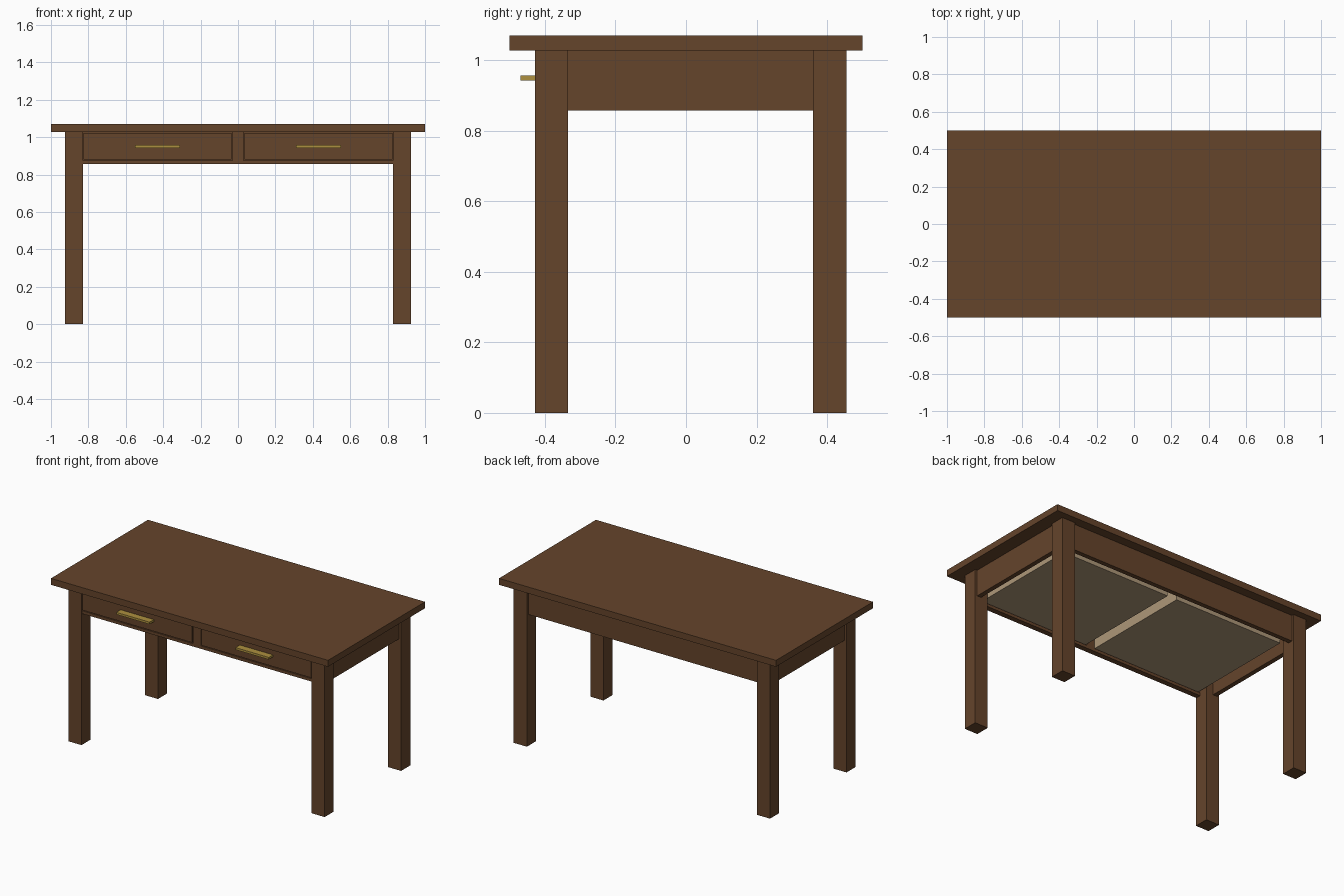
import bpy

if "Cube" in bpy.data.objects:
    bpy.data.objects.remove(bpy.data.objects["Cube"])


def material(name, color):
    m = bpy.data.materials.new(name)
    m.diffuse_color = (*color, 1)
    m.use_nodes = True
    m.node_tree.nodes["Principled BSDF"].inputs["Base Color"].default_value = m.diffuse_color
    return m


wood = material("dark_wood", (0.13, 0.058, 0.024))
pale = material("pale_wood", (0.42, 0.31, 0.19))
brass = material("brass", (0.42, 0.28, 0.05))


def box(name, x, y, z, mat):
    """Axis-aligned box from (min, max) pairs."""
    bpy.ops.mesh.primitive_cube_add(size=1, location=[(a + b) / 2 for a, b in (x, y, z)])
    o = bpy.context.object
    o.name = name
    o.scale = [b - a for a, b in (x, y, z)]
    bpy.ops.object.transform_apply(location=False, rotation=False, scale=True)
    o.data.materials.append(mat)
    return o


def side_x(s, a, b):
    """Mirror an x range to the side s."""
    return tuple(sorted((s * a, s * b)))


TOP = 1.028      # underside of the tabletop
APRON = 0.857    # lower edge of the apron

# Tabletop
box("tabletop", (-1, 1), (-0.5, 0.5), (TOP, 1.07), wood)

# Front frame and back apron
box("back_apron", (-0.83, 0.83), (0.41, 0.44), (APRON, TOP), wood)
box("front_lower_rail", (-0.83, 0.83), (-0.425, -0.39), (APRON, 0.876), wood)
box("front_center_post", (-0.029, 0.029), (-0.425, -0.39), (0.876, TOP), wood)

for s, side in ((-1, "left"), (1, "right")):
    # Legs and side apron
    box(f"{side}_front_leg", side_x(s, 0.83, 0.925), (-0.428, -0.334), (0, TOP), wood)
    box(f"{side}_back_leg", side_x(s, 0.83, 0.925), (0.36, 0.455), (0, TOP), wood)
    box(f"{side}_side_apron", side_x(s, 0.88, 0.91), (-0.334, 0.36), (APRON, TOP), wood)

    # Drawer front and handle
    box(f"{side}_drawer_front", side_x(s, 0.034, 0.826), (-0.425, -0.4), (0.881, 1.023), wood)
    box(f"{side}_drawer_handle", side_x(s, 0.31, 0.55), (-0.469, -0.425), (0.943, 0.957), brass)

    # Drawer box: bottom, two sides, back
    box(f"{side}_drawer_bottom", side_x(s, 0.034, 0.82), (-0.4, 0.345), (0.881, 0.893), pale)
    for part, a, b in (("inner", 0.034, 0.05), ("outer", 0.804, 0.82)):
        box(f"{side}_drawer_{part}_side", side_x(s, a, b), (-0.4, 0.345), (0.893, 1.005), pale)
    box(f"{side}_drawer_back", side_x(s, 0.05, 0.804), (0.329, 0.345), (0.893, 1.005), pale)
